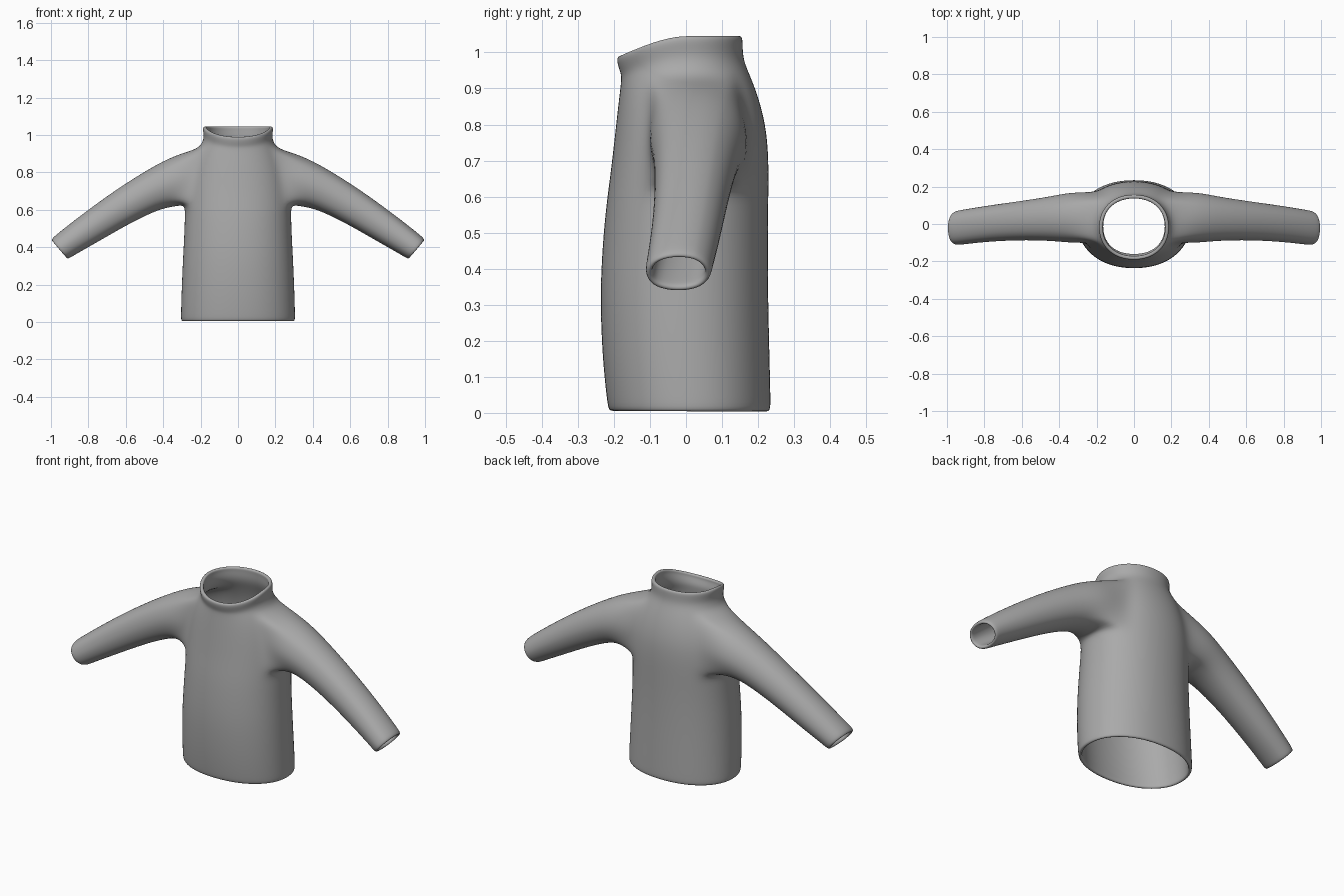
import bpy, bmesh, math
from mathutils import Vector

if "Cube" in bpy.data.objects:
    bpy.data.objects.remove(bpy.data.objects["Cube"])

SEG = 24
fabric = bpy.data.materials.new("grey fabric")
fabric.diffuse_color = (0.4, 0.4, 0.4, 1)
fabric.use_nodes = True
fabric.node_tree.nodes["Principled BSDF"].inputs["Base Color"].default_value = fabric.diffuse_color

# Body rings: height, half width, front y, back y, drop at the front
BODY = [
    (0.003, 0.307, -0.216, 0.236, 0), (0.03, 0.308, -0.221, 0.237, 0),
    (0.15, 0.305, -0.234, 0.234, 0), (0.32, 0.298, -0.241, 0.230, 0),
    (0.46, 0.290, -0.234, 0.229, 0), (0.56, 0.287, -0.225, 0.230, 0),
    (0.63, 0.285, -0.216, 0.231, 0), (0.70, 0.280, -0.207, 0.231, 0),
    (0.78, 0.268, -0.198, 0.226, 0), (0.86, 0.245, -0.189, 0.208, 0),
    (0.925, 0.215, -0.182, 0.184, 0.01), (0.965, 0.190, -0.181, 0.166, 0.03),
    (0.995, 0.184, -0.186, 0.159, 0.045), (1.03, 0.190, -0.194, 0.159, 0.055),
    (1.048, 0.186, -0.191, 0.156, 0.057),
]
ARM_LOW, ARM_HIGH = 6, 10      # body rings that bound the armhole
COL_FRONT, COL_BACK = -2, 3    # body columns that bound the armhole

# Sleeve rings: top (x, z), bottom (x, z), front y, back y
SLEEVE = [
    ((0.33, 0.898), (0.335, 0.614), -0.108, 0.178),
    ((0.47, 0.826), (0.42, 0.602), -0.094, 0.152),
    ((0.66, 0.705), (0.58, 0.524), -0.090, 0.125),
    ((0.84, 0.573), (0.76, 0.420), -0.100, 0.100),
    ((0.97, 0.470), (0.885, 0.350), -0.115, 0.078),
    ((1.002, 0.442), (0.91, 0.333), -0.117, 0.073),
]

bm = bmesh.new()


def body_ring(z, rx, yf, yb, drop):
    ring = []
    for i in range(SEG):
        a = math.tau * i / SEG
        c, s = math.cos(a), math.sin(a)
        # slightly squared ellipse
        x = math.copysign(abs(c) ** 0.93, c) * rx
        y = (yf + yb) / 2 + math.copysign(abs(s) ** 0.93, s) * (yb - yf) / 2
        ring.append(bm.verts.new((x, y, z - drop * max(0, -s) ** 1.3)))
    return ring


# Body and collar, leaving both armholes open
rings = [body_ring(*r) for r in BODY]
half = SEG // 2
for r in range(len(rings) - 1):
    for i in range(SEG):
        right = i if i < half else i - SEG
        left = half - 1 - i
        in_hole = any(COL_FRONT <= k < COL_BACK for k in (right, left))
        if ARM_LOW <= r < ARM_HIGH and in_hole:
            continue
        j = (i + 1) % SEG
        bm.faces.new((rings[r][i], rings[r][j], rings[r + 1][j], rings[r + 1][i]))


def sleeve(side):
    def vert(r, c):
        return rings[r][c % SEG if side > 0 else (half - c) % SEG]
    # closed loop round the armhole
    loop = [vert(ARM_LOW, c) for c in range(COL_FRONT, COL_BACK)]
    loop += [vert(r, COL_BACK) for r in range(ARM_LOW, ARM_HIGH)]
    loop += [vert(ARM_HIGH, c) for c in range(COL_BACK, COL_FRONT, -1)]
    loop += [vert(r, COL_FRONT) for r in range(ARM_HIGH, ARM_LOW, -1)]
    ys = [v.co.y for v in loop]
    zs = [v.co.z for v in loop]
    yc, zc = (min(ys) + max(ys)) / 2, (min(zs) + max(zs)) / 2
    hy, hz = (max(ys) - min(ys)) / 2, (max(zs) - min(zs)) / 2
    angles = [math.atan2((v.co.z - zc) / hz, (v.co.y - yc) / hy) for v in loop]
    prev = loop
    for top, bottom, yf, yb in SLEEVE:
        t = Vector((top[0] * side, 0, top[1]))
        b = Vector((bottom[0] * side, 0, bottom[1]))
        mid, up = (t + b) / 2, (t - b) / 2
        ring = []
        for a in angles:
            p = mid + up * math.sin(a)
            p.y = (yf + yb) / 2 + math.cos(a) * (yb - yf) / 2
            ring.append(bm.verts.new(p))
        n = len(ring)
        for i in range(n):
            j = (i + 1) % n
            bm.faces.new((prev[i], prev[j], ring[j], ring[i]))
        prev = ring


sleeve(1)
sleeve(-1)
bmesh.ops.recalc_face_normals(bm, faces=bm.faces)
# Make sure the open shell faces outward
bm.faces.ensure_lookup_table()
f = bm.faces[0]
c = f.calc_center_median()
if f.normal.x * c.x + f.normal.y * c.y < 0:
    bmesh.ops.reverse_faces(bm, faces=bm.faces)

mesh = bpy.data.meshes.new("sweater")
bm.to_mesh(mesh)
bm.free()
mesh.materials.append(fabric)
sweater = bpy.data.objects.new("sweater", mesh)
bpy.context.collection.objects.link(sweater)
for p in mesh.polygons:
    p.use_smooth = True

# Cloth thickness with rounded rims
wall = sweater.modifiers.new("wall", 'SOLIDIFY')
wall.thickness = 0.02
wall.offset = -1
smooth = sweater.modifiers.new("smooth", 'SUBSURF')
smooth.levels = smooth.render_levels = 2
